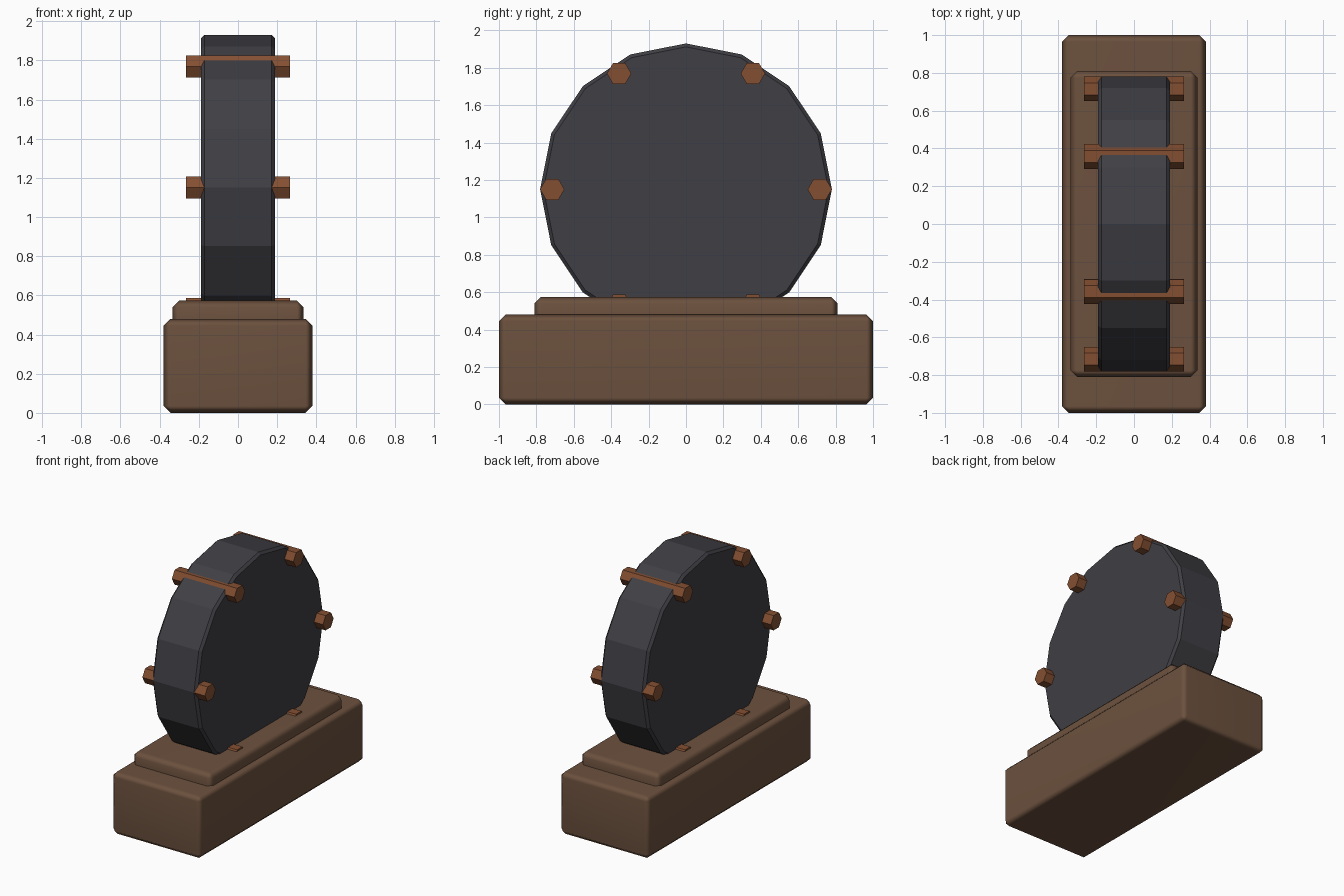
import bpy
import math

cube = bpy.data.objects.get("Cube")
if cube:
    bpy.data.objects.remove(cube, do_unlink=True)


def material(name, rgb):
    mat = bpy.data.materials.new(name)
    mat.use_nodes = True
    colour = (*rgb, 1)
    mat.diffuse_color = colour
    mat.node_tree.nodes["Principled BSDF"].inputs["Base Color"].default_value = colour
    return mat


wood = material("brown wood", (0.15, 0.082, 0.048))
iron = material("dark iron", (0.05, 0.049, 0.058))
copper = material("copper", (0.23, 0.078, 0.031))


def finish(name, mat, bevel=0, smooth=False):
    obj = bpy.context.object
    obj.name = name
    obj.data.materials.append(mat)
    bpy.ops.object.transform_apply(location=False, rotation=True, scale=True)
    if bevel:
        mod = obj.modifiers.new("Edge bevel", "BEVEL")
        mod.width = bevel
        mod.segments = 1
        mod.limit_method = 'ANGLE'
        mod.angle_limit = math.radians(40)
    if smooth:
        bpy.ops.object.shade_smooth()
        if bevel:
            # keep the broad faces flat and blend only across the bevels
            weighted = obj.modifiers.new("Face normals", "WEIGHTED_NORMAL")
            weighted.keep_sharp = True
    return obj


def block(name, size, bottom, bevel):
    bpy.ops.mesh.primitive_cube_add(size=1, location=(0, 0, bottom + size[2] / 2))
    bpy.context.object.scale = size
    finish(name, wood, bevel, smooth=True)


def prism(name, sides, radius, length, y, z, mat, bevel=0, roll=0):
    # cylinder lying along x, first corner pointing up before the roll
    bpy.ops.mesh.primitive_cylinder_add(vertices=sides, radius=radius, depth=length,
                                        location=(0, y, z))
    bpy.context.object.rotation_euler = (roll, math.pi / 2, 0)
    return finish(name, mat, bevel)


# Stepped wooden base
block("base", (0.76, 2.0, 0.48), 0, 0.035)
block("plinth", (0.67, 1.62, 0.2), 0.375, 0.035)

# Faceted wheel standing in the base
WHEEL_Z = 1.15
prism("wheel", 16, 0.78, 0.38, 0, WHEEL_Z, iron, bevel=0.018)

# Hexagonal rods running through the rim
for i in range(6):
    a = i * math.pi / 3
    prism(f"rim_rod_{i + 1}", 6, 0.065, 0.53,
          0.715 * math.cos(a), WHEEL_Z + 0.715 * math.sin(a), copper)
